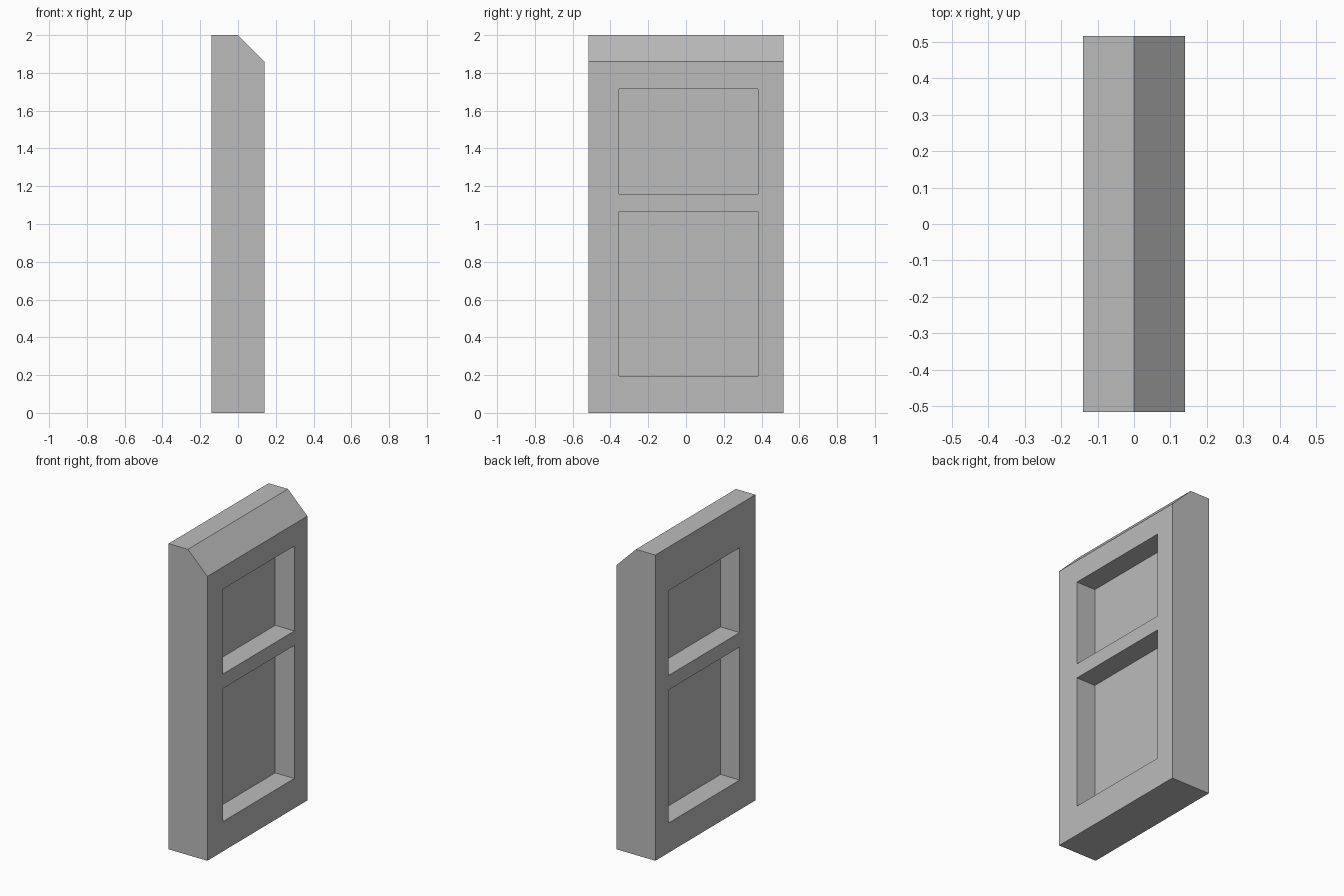
import bpy
import bmesh

default = bpy.data.objects.get("Cube")
if default:
    bpy.data.objects.remove(default, do_unlink=True)

# One flat grey
GREY = (0.5, 0.5, 0.5, 1)
grey = bpy.data.materials.new("plain grey")
grey.use_nodes = True
grey.diffuse_color = GREY
grey.node_tree.nodes["Principled BSDF"].inputs["Base Color"].default_value = GREY

HALF_T, HALF_W, HEIGHT = 0.14, 0.517, 2.0
HALF_PANE = 0.002


def prism(name, profile, y0, y1):
    """Extrude an x-z profile along y."""
    bm = bmesh.new()
    face = bm.faces.new([bm.verts.new((x, y0, z)) for x, z in profile])
    out = bmesh.ops.extrude_face_region(bm, geom=[face])
    moved = [v for v in out["geom"] if isinstance(v, bmesh.types.BMVert)]
    bmesh.ops.translate(bm, verts=moved, vec=(0, y1 - y0, 0))
    bmesh.ops.recalc_face_normals(bm, faces=bm.faces)
    mesh = bpy.data.meshes.new(name)
    bm.to_mesh(mesh)
    bm.free()
    mesh.materials.append(grey)
    obj = bpy.data.objects.new(name, mesh)
    bpy.context.collection.objects.link(obj)
    return obj


# Slab with one sloped top edge
door = prism("door_panel", [(-HALF_T, 0), (HALF_T, 0), (HALF_T, HEIGHT - HALF_T),
                            (0, HEIGHT), (-HALF_T, HEIGHT)], -HALF_W, HALF_W)

# Upper and lower recesses on both faces, leaving a thin central pane
cutters = []
for z0, z1 in ((0.195, 1.065), (1.16, 1.715)):
    for side in (-1, 1):
        a, b = side * HALF_PANE, side * (HALF_T + 0.1)
        cutter = prism("recess_cutter", [(a, z0), (b, z0), (b, z1), (a, z1)], -0.355, 0.382)
        cutter.hide_render = True
        cutters.append(cutter)
        mod = door.modifiers.new("recess", 'BOOLEAN')
        mod.operation = 'DIFFERENCE'
        mod.solver = 'EXACT'
        mod.object = cutter

# Apply the cuts and remove the helpers
bpy.context.view_layer.objects.active = door
for mod in list(door.modifiers):
    bpy.ops.object.modifier_apply(modifier=mod.name)
for cutter in cutters:
    bpy.data.objects.remove(cutter, do_unlink=True)
